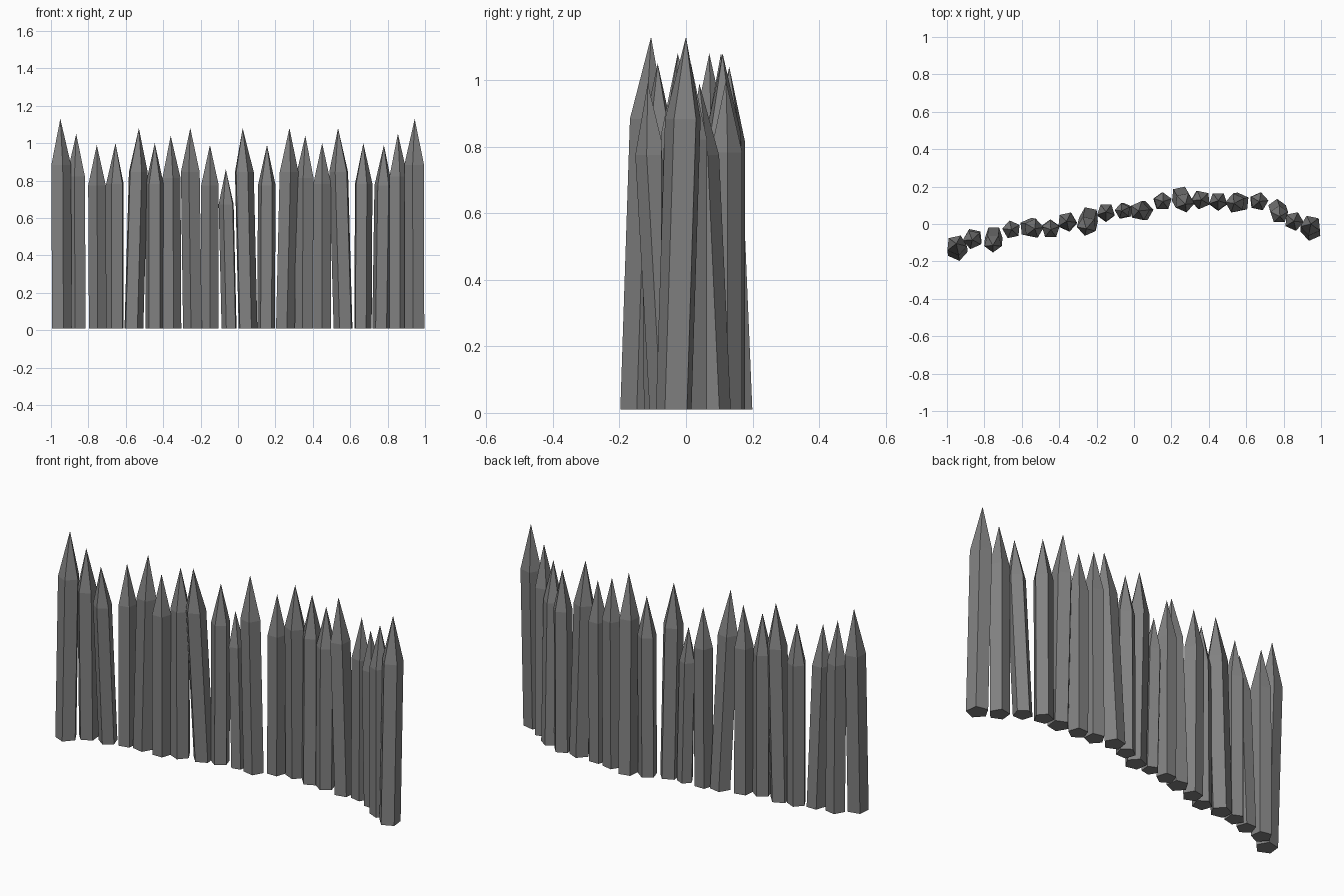
import bpy, bmesh, math
from mathutils import Vector

cube = bpy.data.objects.get("Cube")
if cube:
    bpy.data.objects.remove(cube, do_unlink=True)

grey = bpy.data.materials.new("weathered_grey")
grey.use_nodes = True
colour = (0.22, 0.22, 0.22, 1)
grey.diffuse_color = colour
grey.node_tree.nodes["Principled BSDF"].inputs["Base Color"].default_value = colour

SIDES = 5


def stake(index, base_x, base_y, tip_x, tip_y, height, radius, turn):
    """Five-sided post, leaning from its base to a pointed tip."""
    base = Vector((base_x, base_y, 0.01))
    tip = Vector((tip_x, tip_y, height))
    shoulder = base.lerp(tip, 0.78)
    bm = bmesh.new()
    rings = []
    for centre in (base, shoulder):
        ring = []
        for i in range(SIDES):
            a = math.radians(turn) + math.tau * i / SIDES
            ring.append(bm.verts.new(centre + radius * Vector((math.cos(a), math.sin(a), 0))))
        rings.append(ring)
    point = bm.verts.new(tip)
    bm.faces.new(rings[0][::-1])
    for i in range(SIDES):
        j = (i + 1) % SIDES
        bm.faces.new((rings[0][i], rings[0][j], rings[1][j], rings[1][i]))
        bm.faces.new((rings[1][i], rings[1][j], point))
    mesh = bpy.data.meshes.new(f"stake_{index:02d}")
    bm.to_mesh(mesh)
    bm.free()
    mesh.materials.append(grey)
    bpy.context.collection.objects.link(bpy.data.objects.new(mesh.name, mesh))


# Stakes along the bent fence line: base x, y, tip x, y, height
row = [
    (-.945, -.142, -.95, -.105, 1.13),
    (-.86, -.075, -.865, -.085, 1.05),
    (-.75, -.06, -.755, -.115, .99),
    (-.655, -.03, -.655, -.03, 1.0),
    (-.56, -.02, -.53, -.025, 1.08),
    (-.447, -.025, -.445, -.03, 1.0),
    (-.355, .01, -.36, .015, 1.04),
    (-.24, .04, -.255, -.025, 1.08),
    (-.15, .06, -.15, .065, .99),
    (-.045, .07, -.065, .07, .86),
    (.05, .07, .025, .07, 1.08),
    (.15, .12, .155, .12, .99),
    (.25, .15, .275, .105, 1.08),
    (.355, .13, .36, .13, 1.04),
    (.45, .12, .45, .125, 1.0),
    (.565, .115, .535, .11, 1.08),
    (.665, .12, .67, .12, 1.0),
    (.765, .085, .78, .04, .99),
    (.855, .015, .855, .015, 1.05),
    (.947, -.035, .945, 0, 1.13),
]
for n, (bx, by, tx, ty, h) in enumerate(row, 1):
    stake(n, bx, by, tx, ty, h, 0.05 * h, 90 + 36 * (n % 2) + 12 * (n % 3))
